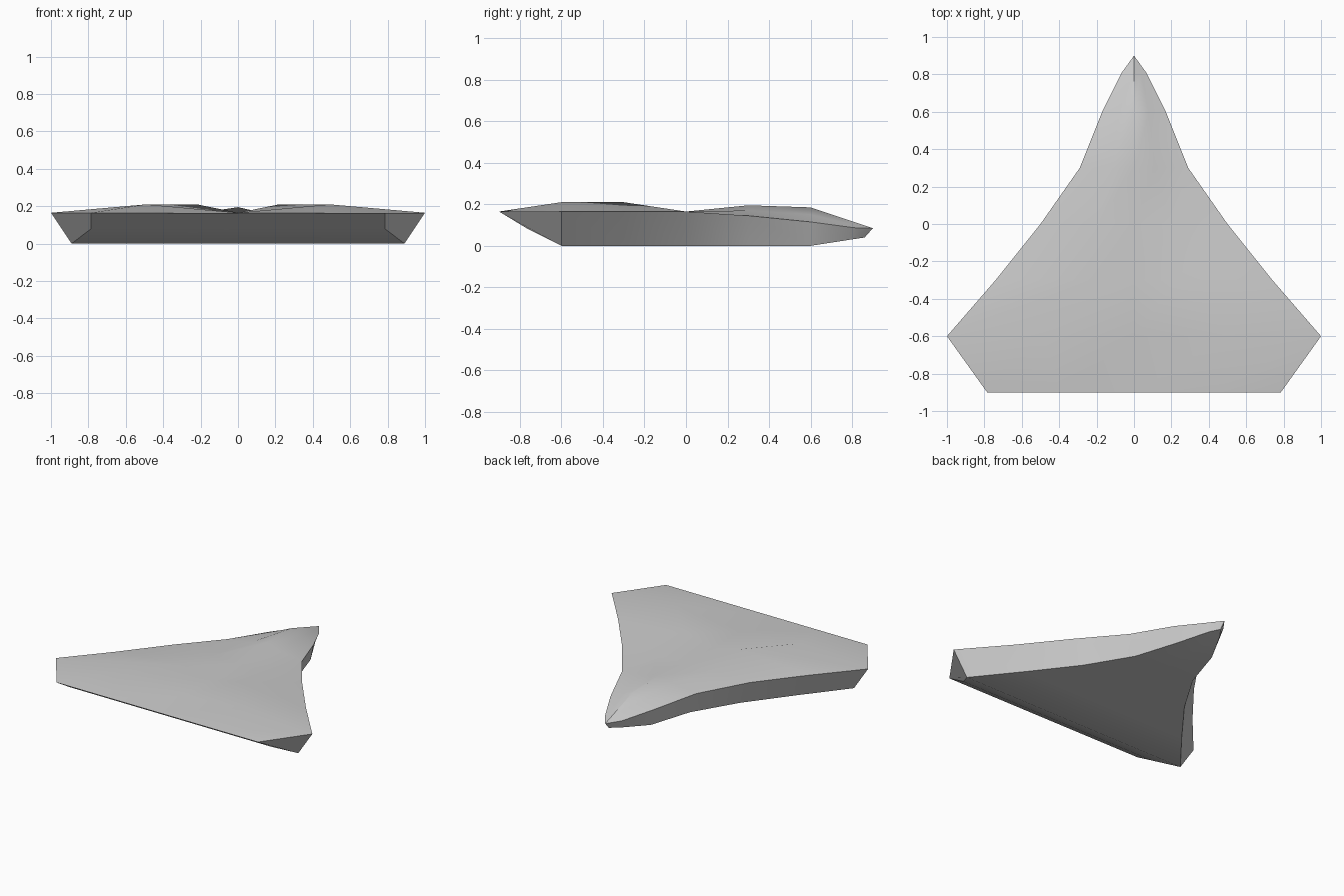
import bpy, bmesh
from math import radians

if "Cube" in bpy.data.objects:
    bpy.data.objects.remove(bpy.data.objects["Cube"])

# Hull sections along y:
# (y, ridge z, shoulder x, shoulder z, rim x, rim z, bottom x, bottom y, bottom z)
SECTIONS = [
    (-0.90, 0.165, 0.39, 0.165, 0.785, 0.165, 0.785, -0.76, 0.08),
    (-0.60, 0.165, 0.49, 0.21, 1.00, 0.165, 0.89, -0.60, 0.0),
    (-0.30, 0.165, 0.22, 0.21, 0.74, 0.165, 0.65, -0.30, 0.0),
    (0.00, 0.165, 0.20, 0.165, 0.50, 0.165, 0.42, 0.00, 0.0),
    (0.30, 0.195, 0.11, 0.17, 0.29, 0.145, 0.24, 0.30, 0.0),
    (0.60, 0.185, 0.08, 0.15, 0.17, 0.115, 0.145, 0.60, 0.0),
    (0.81, 0.115, 0.035, 0.10, 0.065, 0.087, 0.045, 0.80, 0.031),
    (0.90, 0.085, 0.0, 0.085, 0.0, 0.085, 0.0, 0.86, 0.04),
]

bm = bmesh.new()


def ring(y, cz, sx, sz, rx, rz, bx, by, bz):
    """Closed symmetric section: ridge, right side, keel, left side."""
    right = [(sx, y, sz), (rx, y, rz), (bx, by, bz)]
    left = [(-x, yy, z) for x, yy, z in reversed(right)]
    pts = [(0, y, cz)] + right + [(0, by, bz)] + left
    return [bm.verts.new(p) for p in pts]


rings = [ring(*s) for s in SECTIONS]

# Skin between sections and flat sloping front face
for a, b in zip(rings, rings[1:]):
    n = len(a)
    for i in range(n):
        j = (i + 1) % n
        bm.faces.new((a[i], a[j], b[j], b[i]))
r = rings[0]
bm.faces.new((r[0], r[1], r[2], r[3], r[4]))
bm.faces.new((r[0], r[4], r[5], r[6], r[7]))

bmesh.ops.remove_doubles(bm, verts=bm.verts[:], dist=0.0005)
bmesh.ops.recalc_face_normals(bm, faces=bm.faces[:])

mesh = bpy.data.meshes.new("wedge_hull")
bm.to_mesh(mesh)
bm.free()
hull = bpy.data.objects.new("wedge_hull", mesh)
bpy.context.collection.objects.link(hull)

# Smooth panels, crisp rim
bpy.context.view_layer.objects.active = hull
hull.select_set(True)
bpy.ops.object.shade_smooth_by_angle(angle=radians(40))
